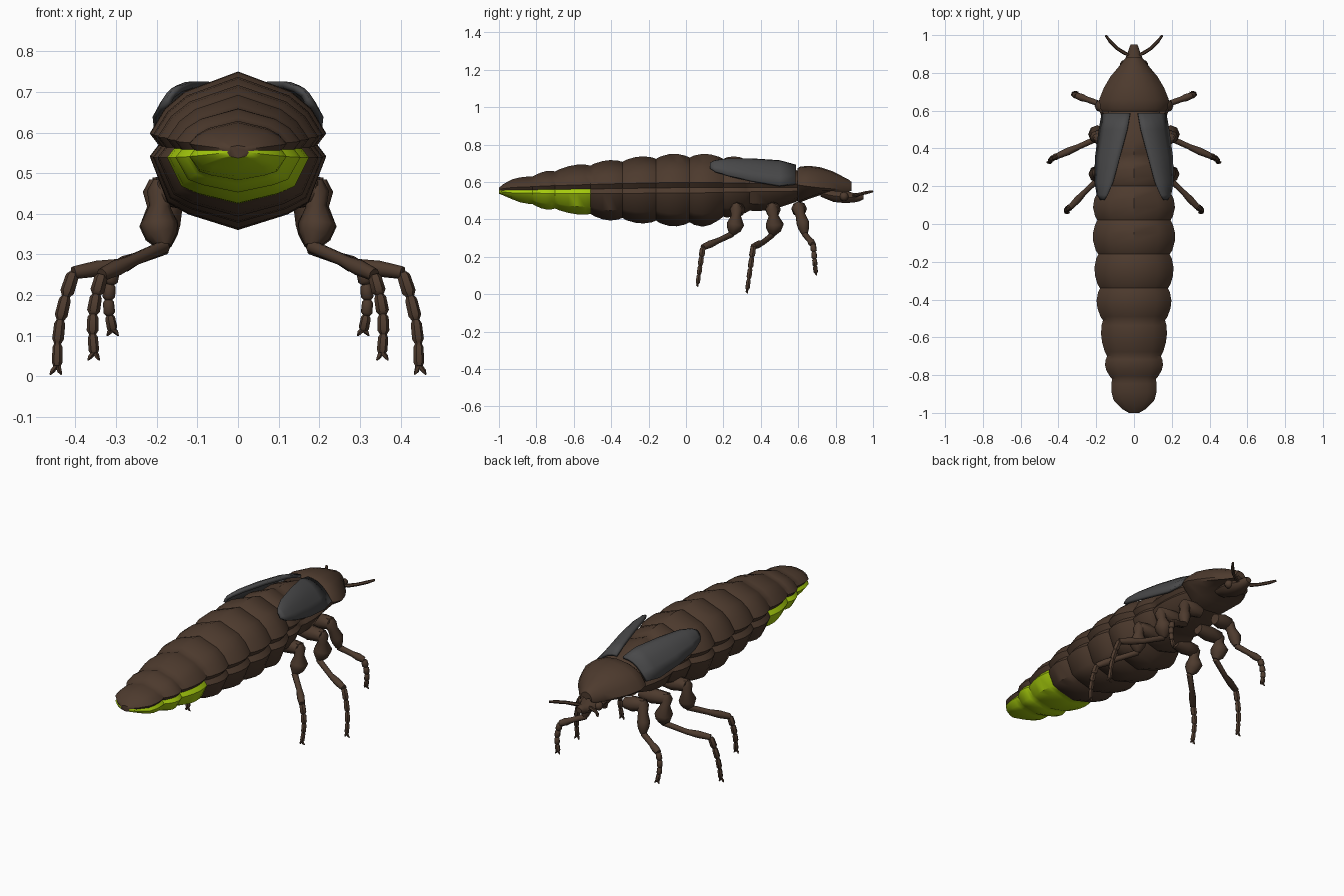
import bpy
import math
from mathutils import Vector

cube = bpy.data.objects.get("Cube")
if cube:
    bpy.data.objects.remove(cube, do_unlink=True)


def material(name, rgb):
    m = bpy.data.materials.new(name)
    m.use_nodes = True
    m.diffuse_color = (*rgb, 1)
    bsdf = m.node_tree.nodes["Principled BSDF"]
    bsdf.inputs["Base Color"].default_value = (*rgb, 1)
    bsdf.inputs["Roughness"].default_value = 0.7
    return m


BROWN = material("dark brown", (0.075, 0.043, 0.027))
GREY = material("charcoal grey", (0.066, 0.066, 0.068))
GREEN = material("glowing green", (0.38, 0.60, 0.004))


def finish(name, verts, faces, mats, angle=40):
    mesh = bpy.data.meshes.new(name)
    mesh.from_pydata([tuple(v) for v in verts], [], faces)
    for m in mats:
        mesh.materials.append(m)
    ob = bpy.data.objects.new(name, mesh)
    bpy.context.collection.objects.link(ob)
    bpy.ops.object.select_all(action='DESELECT')
    ob.select_set(True)
    bpy.context.view_layer.objects.active = ob
    bpy.ops.object.mode_set(mode='EDIT')
    bpy.ops.mesh.select_all(action='SELECT')
    bpy.ops.mesh.normals_make_consistent(inside=False)
    bpy.ops.object.mode_set(mode='OBJECT')
    bpy.ops.object.shade_smooth_by_angle(angle=math.radians(angle))
    return ob


def loft(name, rings, mats, angle=40):
    """Skin closed rings of equal size and cap both ends."""
    n = len(rings[0])
    verts = [v for r in rings for v in r]
    faces = [(i * n + j, i * n + (j + 1) % n, (i + 1) * n + (j + 1) % n, (i + 1) * n + j)
             for i in range(len(rings) - 1) for j in range(n)]
    faces += [tuple(range(n)), tuple(range(len(verts) - n, len(verts)))]
    return finish(name, verts, faces, mats, angle)


def tube(name, points, radii, mat, sides=8):
    """Round tube of changing radius along a path."""
    pts = [Vector(p) for p in points]
    rings, q, last = [], None, None
    for i, p in enumerate(pts):
        t = (pts[min(i + 1, len(pts) - 1)] - pts[max(i - 1, 0)]).normalized()
        q = t.to_track_quat('Z', 'Y') if q is None else last.rotation_difference(t) @ q
        last = t
        rings.append([p + q @ Vector((radii[i] * math.cos(a), radii[i] * math.sin(a), 0))
                      for a in (math.tau * k / sides for k in range(sides))])
    return loft(name, rings, [mat], 50)


def mirrored(half):
    """Close a half section that starts and ends on the middle plane."""
    return half + [(-x, y, z) for x, y, z in reversed(half[1:-1])]


def interpolate(table, y):
    for a, b in zip(table, table[1:]):
        if y <= b[0]:
            t = (y - a[0]) / (b[0] - a[0])
            return [p + (q - p) * t for p, q in zip(a[1:], b[1:])]
    return table[-1][1:]


# Abdomen and thorax: scalloped segments inside an envelope of width, top, bottom
ENVELOPE = [(-1, .03, .57, .535), (-.96, .1, .605, .52), (-.9, .118, .622, .495),
            (-.82, .13, .637, .472), (-.76, .152, .655, .455), (-.6, .172, .69, .43),
            (-.42, .197, .715, .395), (-.25, .208, .735, .38), (-.07, .217, .75, .363),
            (.1, .217, .75, .36), (.27, .18, .735, .42), (.45, .165, .71, .45),
            (.6, .15, .67, .49)]
BOUNDS = [-1, -.82, -.70, -.51, -.34, -.16, .02, .2, .34, .6]
SCALLOP = [(0, .89), (.12, .95), (.38, 1), (.62, 1), (.86, .95)]
UPPER = [(0, 1), (.6, .68), (.83, .4), (1, 0)]
LOWER = [(1, 0), (.8, .63), (.56, .79), (0, 1)]


def body_ring(y, s):
    w, top, bottom = interpolate(ENVELOPE, y)
    seam = .555 + .015 * min(1, y + 1)
    w, gap = w * s, .13 * w
    top, bottom = seam + (top - seam) * s, seam + (bottom - seam) * s
    zu, zl = min(seam + gap, top), max(seam - gap, bottom)
    half = [(w * x, y, zu + (top - zu) * h) for x, h in UPPER]
    half.append((w * .9, y, seam))
    half += [(w * x, y, zl + (bottom - zl) * h) for x, h in LOWER]
    return mirrored(half)


rings = [body_ring(a + (b - a) * t, s) for a, b in zip(BOUNDS, BOUNDS[1:]) for t, s in SCALLOP]
rings.append(body_ring(BOUNDS[-1], .89))
body = loft("segmented_body", rings, [BROWN, GREEN])
# Glowing underside of the last three segments
for f in body.data.polygons:
    if f.center.y < BOUNDS[3] and f.center.z < .553 and len(f.vertices) == 4:
        f.material_index = 1

# Pronotum hood: y, half width, top, rim, bottom
HOOD = [(.595, .165, .672, .585, .49), (.61, .178, .682, .582, .49), (.66, .184, .686, .575, .51),
        (.72, .16, .678, .568, .53), (.78, .125, .658, .563, .548), (.83, .083, .633, .56, .553),
        (.87, .052, .612, .56, .556), (.885, .035, .6, .565, .56)]
rings = []
for y, w, top, rim, bottom in HOOD:
    half = [(w * x, y, rim + (top - rim) * h)
            for x, h in ((0, 1), (.35, .93), (.65, .72), (.87, .4), (1, 0))]
    half += [(w * .93, y, rim - .012), (w * .55, y, bottom + .01), (0, y, bottom)]
    rings.append(mirrored(half))
loft("pronotum", rings, [BROWN])

# Head and snout: y, half width, height, centre
HEAD = [(.72, .045, .02, .54), (.79, .06, .034, .525), (.85, .058, .035, .52),
        (.9, .036, .026, .515), (.93, .026, .024, .52), (.95, .018, .015, .522)]
loft("head", [[(w * math.cos(a), y, c + h * math.sin(a))
               for a in (math.tau * k / 10 for k in range(10))] for y, w, h, c in HEAD], [BROWN])

# Wing covers: y, inner x, outer x, inner z, outer z
WING = [(.585, .02, .165, .685, .59), (.5, .035, .18, .708, .58), (.35, .075, .2, .718, .605),
        (.22, .11, .203, .718, .635), (.155, .138, .19, .708, .655), (.13, .155, .172, .695, .67)]
# Legs: hip, femur, knee, shin middle, ankle, foot, femur thickness
LEGS = {
    "front": ((.15, .6, .46), (.175, .625, .38), (.18, .635, .32), (.25, .66, .29),
              (.305, .68, .265), (.308, .695, .1), .034),
    "middle": ((.2, .46, .455), (.195, .475, .375), (.18, .46, .315), (.29, .41, .275),
               (.405, .36, .255), (.448, .325, .005), .048),
    "rear": ((.19, .27, .455), (.195, .265, .375), (.18, .245, .32), (.26, .17, .285),
             (.335, .09, .25), (.355, .06, .04), .046),
}

for side, label in ((1, "left"), (-1, "right")):
    def flip(p):
        return Vector((p[0] * side, p[1], p[2]))

    # Arched wing cover
    n = 6
    verts = []
    for y, xi, xo, zi, zo in WING:
        for k in range(n):
            u = k / (n - 1)
            verts.append(flip((xi + (xo - xi) * u, y, zo + (zi - zo) * (1 - u ** 2.4))))
    faces = [(i * n + j, i * n + j + 1, (i + 1) * n + j + 1, (i + 1) * n + j)
             for i in range(len(WING) - 1) for j in range(n - 1)]
    wing = finish(label + "_wing_cover", verts, faces, [GREY], 45)
    solid = wing.modifiers.new("thickness", 'SOLIDIFY')
    solid.thickness = .016
    solid.offset = 0

    # Eye and antenna
    bpy.ops.mesh.primitive_uv_sphere_add(segments=10, ring_count=6, radius=.024,
                                         location=(side * .05, .845, .522))
    eye = bpy.context.object
    eye.name = label + "_eye"
    eye.data.materials.append(BROWN)
    bpy.ops.object.shade_smooth()
    feeler = [flip(p) for p in ((.02, .89, .525), (.055, .908, .528), (.09, .93, .535),
                                (.125, .965, .543), (.15, .998, .55))]
    tube(label + "_antenna", feeler, [.007, .01, .009, .009, .006], BROWN, 6)

    for leg, (hip, femur, knee, shin, ankle, foot, r) in LEGS.items():
        name = label + "_" + leg
        hip, femur, knee, shin, ankle, foot = map(flip, (hip, femur, knee, shin, ankle, foot))
        # Coxa from the belly to the hip
        inner = Vector((side * .05, hip.y + .01, .45))
        tube(name + "_coxa", [inner, inner.lerp(hip, .5), hip, hip.lerp(femur, .3)],
             [.03, .042, .036, .02], BROWN)
        # Thick femur
        tube(name + "_femur", [hip + Vector((0, 0, .03)), hip, hip.lerp(femur, .45), femur,
                               femur.lerp(knee, .5), knee],
             [.018, .034, .026, r, r * .85, .016], BROWN)
        # Shin
        tube(name + "_shin", [knee.lerp(femur, .2), knee, shin, shin.lerp(ankle, .5), ankle],
             [.012, .016, .015, .02, .016], BROWN)
        # Beaded foot, bowed slightly outwards
        pts, radii = [], []
        for k in range(4):
            for t, rad in ((0, .01), (.15, .015), (.8, .017), (.95, .012)):
                u = (k + t) / 4
                p = ankle.lerp(foot, u * .93)
                p.x += side * .012 * math.sin(math.pi * u)
                pts.append(p)
                radii.append(rad * (1.1 - .35 * u))
        tube(name + "_foot", pts, radii, BROWN, 6)
        # Pair of claws
        for d in (-1, 1):
            start = ankle.lerp(foot, .9)
            tube(name + "_claw", [start, foot + Vector((d * .009, 0, .008)),
                                  foot + Vector((d * .014, .004, 0))],
                 [.007, .006, .002], BROWN, 5)
